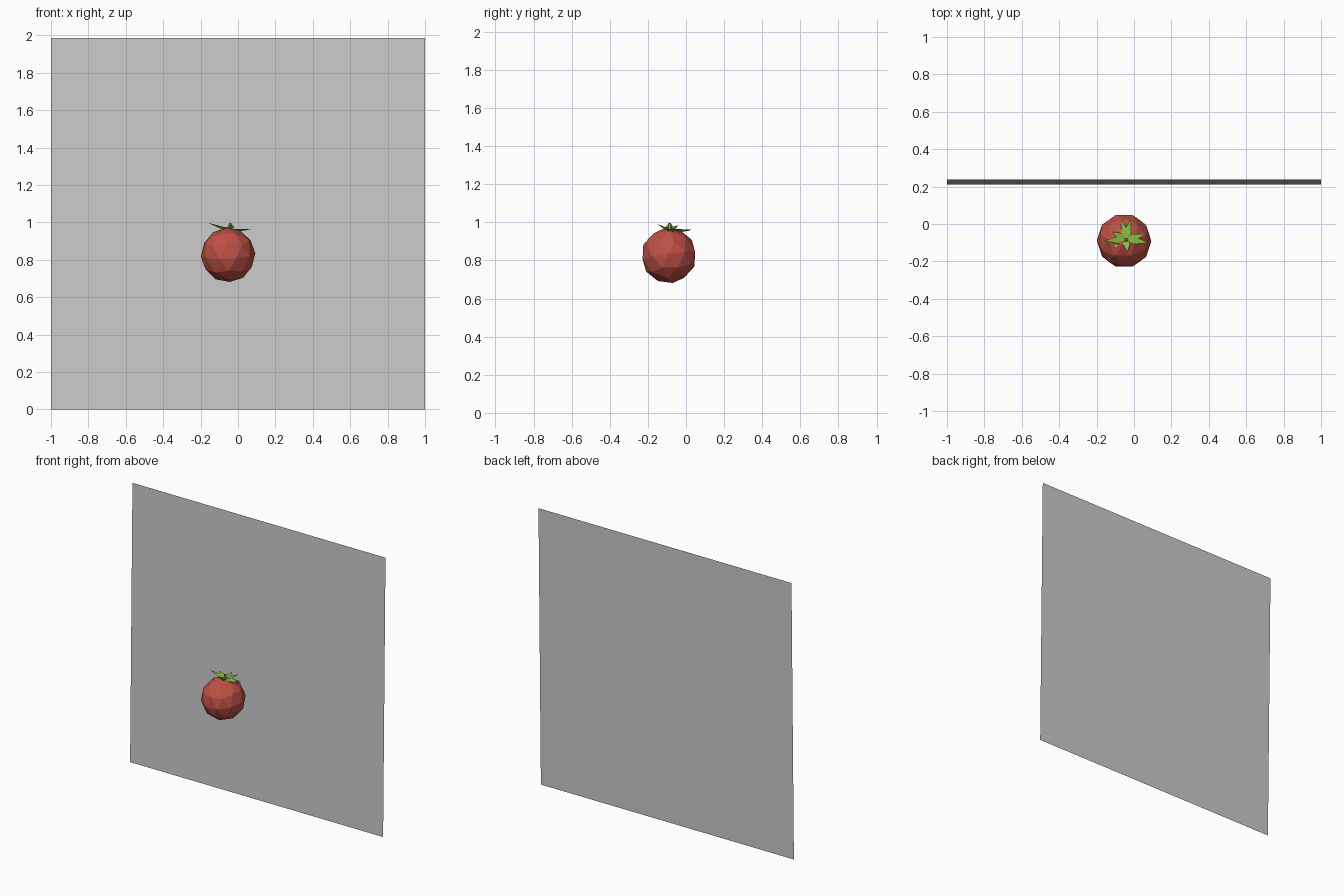
import bpy, bmesh, math
from mathutils import Vector

if "Cube" in bpy.data.objects:
    bpy.data.objects.remove(bpy.data.objects["Cube"])


def material(name, rgb):
    m = bpy.data.materials.new(name)
    m.diffuse_color = (*rgb, 1)
    m.use_nodes = True
    m.node_tree.nodes["Principled BSDF"].inputs["Base Color"].default_value = m.diffuse_color
    return m


def mesh_object(name, bm, mat=None):
    me = bpy.data.meshes.new(name)
    bm.to_mesh(me)
    bm.free()
    ob = bpy.data.objects.new(name, me)
    bpy.context.collection.objects.link(ob)
    if mat:
        me.materials.append(mat)
    return ob


red = material("red", (0.52, 0.08, 0.06))
green = material("green", (0.25, 0.52, 0.05))

# Backdrop: a single flat sheet leaning back very slightly
bm = bmesh.new()
bm.faces.new([bm.verts.new(p) for p in
              ((-1, 0.21, 0), (1, 0.21, 0), (1, 0.237, 1.985), (-1, 0.237, 1.985))])
mesh_object("back_panel", bm)

# Faceted fruit
bpy.ops.mesh.primitive_ico_sphere_add(subdivisions=2, radius=0.146,
                                      location=(-0.053, -0.09, 0.826),
                                      rotation=(0.12, -0.1, 0.3))
fruit = bpy.context.object
fruit.name = "fruit"
fruit.data.materials.append(red)

# Crown of pointed leaves, each a thin kite with a keel underneath
base = Vector((-0.042, -0.082, 0.966))
tips = [(-0.16, -0.09, 0.998), (-0.12, -0.04, 0.985), (-0.068, 0.03, 0.962),
        (-0.018, 0.028, 0.958), (0.06, -0.055, 0.962), (0.08, -0.1, 0.966),
        (-0.035, -0.15, 0.99), (-0.11, -0.125, 0.955)]
bm = bmesh.new()
for tip in tips:
    tip = Vector(tip)
    along = tip - base
    side = along.cross(Vector((0, 0, 1))).normalized() * 0.02
    mid = base + along * 0.35
    pts = [base, mid + side, tip, mid - side, mid - Vector((0, 0, 0.016))]
    b, l, t, r, k = [bm.verts.new(p) for p in pts]
    for f in ((b, l, t), (b, t, r), (b, k, l), (l, k, t), (t, k, r), (r, k, b)):
        bm.faces.new(f)
bmesh.ops.recalc_face_normals(bm, faces=bm.faces)
mesh_object("leaf_crown", bm, green)

# Short stem
bpy.ops.mesh.primitive_cone_add(vertices=5, radius1=0.012, radius2=0.007, depth=0.04,
                                location=(-0.042, -0.085, 0.977))
stem = bpy.context.object
stem.name = "stem"
stem.data.materials.append(green)
